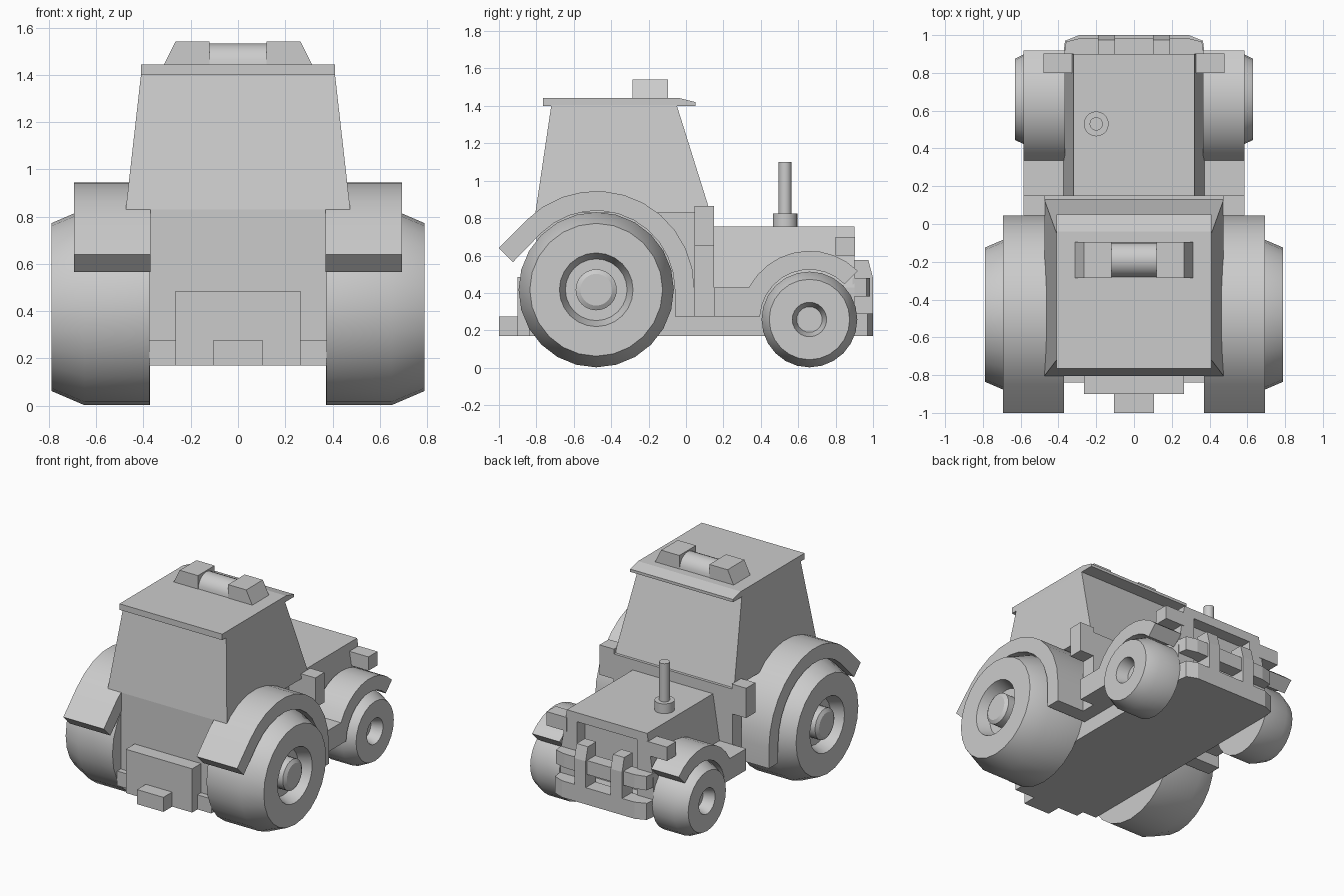
import bpy, bmesh, math
from mathutils import Vector

if "Cube" in bpy.data.objects:
    bpy.data.objects.remove(bpy.data.objects["Cube"])


def finish(name, bm, smooth=False):
    bmesh.ops.recalc_face_normals(bm, faces=bm.faces)
    me = bpy.data.meshes.new(name)
    bm.to_mesh(me)
    bm.free()
    ob = bpy.data.objects.new(name, me)
    bpy.context.collection.objects.link(ob)
    if smooth:
        bpy.ops.object.select_all(action='DESELECT')
        ob.select_set(True)
        bpy.context.view_layer.objects.active = ob
        bpy.ops.object.shade_smooth_by_angle(angle=math.radians(30))
    return ob


def mirror(ob):
    ob.modifiers.new("mirror", 'MIRROR').use_axis = (True, False, False)
    return ob


def prism(name, pts, axis, a, b, smooth=False):
    """Extrude a 2D profile along an axis (0=x, 1=y, 2=z) from a to b."""
    def place(p, d):
        c = list(p)
        c.insert(axis, d)
        return Vector(c)
    bm = bmesh.new()
    lo = [bm.verts.new(place(p, a)) for p in pts]
    hi = [bm.verts.new(place(p, b)) for p in pts]
    bm.faces.new(lo)
    bm.faces.new(hi)
    for i in range(len(pts)):
        j = (i + 1) % len(pts)
        bm.faces.new((lo[i], lo[j], hi[j], hi[i]))
    return finish(name, bm, smooth)


def box(name, x0, x1, y0, y1, z0, z1):
    return prism(name, [(x0, y0), (x1, y0), (x1, y1), (x0, y1)], 2, z0, z1)


def lathe(name, prof, centre, axis, sides=24):
    """Spin (distance, radius) rings about x or z; both ends are capped."""
    bm = bmesh.new()
    rings = []
    for d, r in prof:
        ring = []
        for i in range(sides):
            t = 2 * math.pi * i / sides
            u, v = r * math.cos(t), r * math.sin(t)
            p = Vector((d, u, v)) if axis == 'x' else Vector((u, v, d))
            ring.append(bm.verts.new(p + Vector(centre)))
        rings.append(ring)
    for p, q in zip(rings, rings[1:]):
        for i in range(sides):
            j = (i + 1) % sides
            bm.faces.new((p[i], p[j], q[j], q[i]))
    bm.faces.new(rings[0])
    bm.faces.new(rings[-1])
    return finish(name, bm, True)


def arc(cy, cz, r, a0, a1, n):
    angles = [math.radians(a0 + (a1 - a0) * i / n) for i in range(n + 1)]
    return [(cy + r * math.cos(a), cz + r * math.sin(a)) for a in angles]


# Chassis, lower body and rear hitch
box("chassis", -.375, .375, -.84, .9, .17, .275)
box("lower_body", -.374, .374, -.8, .15, .17, .83)
box("rear_box", -.265, .265, -.9, -.79, .17, .485)
box("hitch", -.105, .105, -1, -.89, .17, .275)

# Tapered cab
bm = bmesh.new()
rings = []
for x, y0, y1, z in ((.475, -.805, .13, .83), (.41, -.72, -.05, 1.405)):
    rings.append([bm.verts.new(p) for p in
                  ((-x, y0, z), (x, y0, z), (x, y1, z), (-x, y1, z))])
for i in range(4):
    j = (i + 1) % 4
    bm.faces.new((rings[0][i], rings[0][j], rings[1][j], rings[1][i]))
bm.faces.new(rings[0])
bm.faces.new(rings[1])
finish("cab", bm)

# Roof with drooping visor, and roof light bar
prism("roof", [(-.765, 1.4), (-.765, 1.443), (-.04, 1.443), (.05, 1.42), (.05, 1.4)], 0, -.41, .41)
mirror(prism("roof_light_end", [(.12, 1.44), (.315, 1.44), (.265, 1.54), (.12, 1.54)], 1, -.285, -.095))
prism("roof_light_middle", arc(-.19, 1.44, .092, 0, 180, 12), 0, -.12, .12, True)

# Cab front posts and side boxes
mirror(box("cab_post", .37, .475, .045, .15, .275, .83))
mirror(box("side_box", .47, .585, .045, .15, .65, .865))

# Hood with an open grille frame at its nose
prism("hood", [(-.372, .27), (.372, .27), (.372, .43), (.32, .755), (-.32, .755), (-.372, .43)], 1, .14, .81)
prism("grille_frame", [(-.372, .27), (-.372, .43), (-.32, .755), (.32, .755), (.372, .43), (.372, .27),
                       (.24, .27), (.24, .69), (-.24, .69), (-.24, .27)], 1, .81, .9)
mirror(box("headlight", .32, .48, .8, .903, .6, .7))

# Front bumper and grille bars
prism("bumper", [(-.375, .89), (.375, .89), (.365, .97), (.29, 1), (-.29, 1), (-.365, .97)], 2, .17, .29)
mirror(prism("grille_upright", [(.88, .28), (1, .28), (1, .48), (.975, .575), (.88, .575)], 0, .1, .19))
prism("grille_crossbar", [(-.37, .89), (.37, .89), (.36, .965), (.28, .985), (-.28, .985), (-.36, .965)], 2, .38, .48)

# Exhaust
lathe("exhaust", [(.74, .066), (.825, .066), (.825, .035), (1.1, .035)], (-.2, .53, 0), 'z', 20)

# Wheels with recessed rims
mirror(lathe("rear_wheel", [(.375, .415), (.65, .415), (.79, .355), (.79, .197), (.70, .165),
                            (.70, .11), (.77, .11), (.785, .085)], (0, -.48, .417), 'x'))
mirror(lathe("front_wheel", [(.372, .256), (.545, .256), (.63, .215), (.63, .092), (.55, .068)],
             (0, .66, .258), 'x'))

# Fenders: the rear has a straight flap, the front runs back into a step
rear = [(.045, .275)] + arc(-.48, .42, .525, 0, 135, 11) + [(-1, .64), (-.925, .565)]
rear += arc(-.48, .42, .42, 135, 0, 11) + [(-.06, .275)]
mirror(prism("rear_fender", rear, 0, .37, .693, True))
front = arc(.66, .26, .365, 45, 152.2, 9) + [(.15, .43), (.15, .275)]
front += arc(.66, .26, .265, 176.7, 45, 10)
mirror(prism("front_fender_step", front, 0, .365, .585, True))
